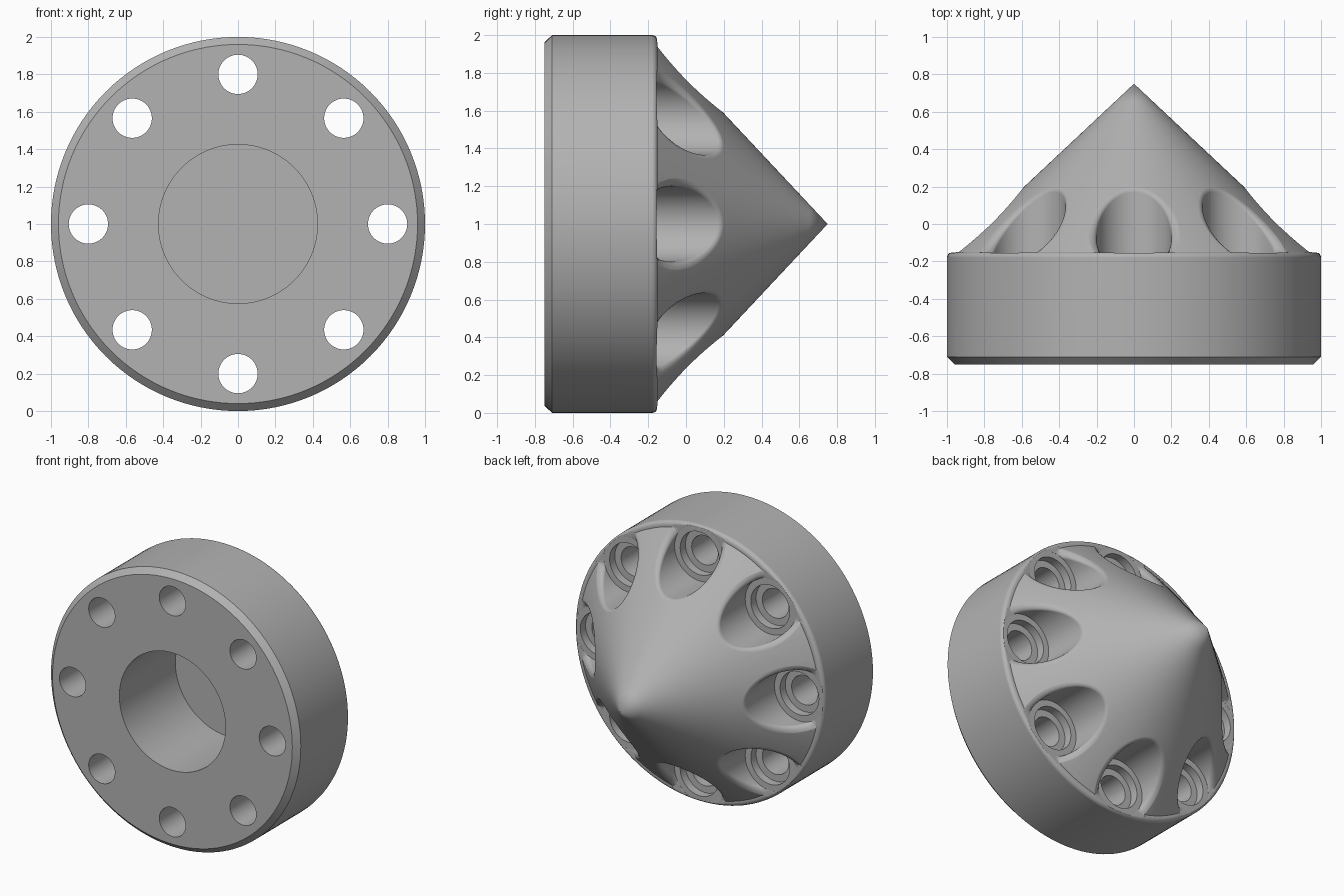
import bpy, bmesh
from math import sin, cos, pi, sqrt, atan2

cube = bpy.data.objects.get("Cube")
if cube:
    bpy.data.objects.remove(cube, do_unlink=True)

SEG = 128
FLOOR, TIP, FOOT = -0.155, 0.75, 0.96      # pocket floor, cone tip, cone foot radius
HOLE_RING, POCKET_R, FILLET = 0.8, 0.2, 0.04

grey = bpy.data.materials.new("plain grey")
grey.use_nodes = True
colour = (0.45, 0.45, 0.45, 1)
grey.diffuse_color = colour
grey.node_tree.nodes["Principled BSDF"].inputs["Base Color"].default_value = colour


def cone_y(r):
    """Height of the cone surface along y at a distance from the axis."""
    return TIP - (TIP + 0.15) * r / FOOT


def skin(bm, rings):
    """Join rings of equal count; a ring of one vertex closes to a point."""
    for a, b in zip(rings, rings[1:]):
        n = max(len(a), len(b))
        for i in range(n):
            j = (i + 1) % n
            quad = [a[i % len(a)], a[j % len(a)], b[j % len(b)], b[i % len(b)]]
            bm.faces.new(list(dict.fromkeys(quad)))


def finish(bm, name):
    bmesh.ops.recalc_face_normals(bm, faces=bm.faces)
    mesh = bpy.data.meshes.new(name)
    bm.to_mesh(mesh)
    bm.free()
    mesh.materials.append(grey)
    obj = bpy.data.objects.new(name, mesh)
    bpy.context.collection.objects.link(obj)
    return obj


# Body: chamfered disc with a blind bore at the front and a cone behind
profile = [(0, -0.11), (0.425, -0.11), (0.425, -0.75), (0.96, -0.75), (1, -0.71)]
profile += [(0.97 + 0.03 * cos(t * pi / 10), -0.18 + 0.03 * sin(t * pi / 10)) for t in range(6)]
profile += [(r, cone_y(r)) for r in (FOOT, 0.56, 0.28, 0.1, 0)]
bm = bmesh.new()
rings = []
for r, y in profile:
    count = SEG if r else 1
    rings.append([bm.verts.new((r * cos(2 * pi * i / count), y, 1 + r * sin(2 * pi * i / count)))
                  for i in range(count)])
skin(bm, rings)
body = finish(bm, "cone_flange")


def pocket_profile(phi):
    """Bolt hole, counterbore and pocket wall, with a rounded lip on the cone."""
    def surface(d):
        return cone_y(sqrt((HOLE_RING + d * cos(phi)) ** 2 + (d * sin(phi)) ** 2))
    pts = [(0.105, -0.85), (0.105, -0.215), (0.155, -0.215), (0.155, FLOOR), (POCKET_R, FLOOR)]
    d0 = POCKET_R + FILLET
    slope = (surface(d0 + 0.01) - surface(d0 - 0.01)) / 0.02
    y0 = surface(d0) - FILLET * sqrt(1 + slope * slope)
    end = atan2(1, -slope)
    for k in range(7):
        a = pi + (end - pi) * k / 6
        pts.append((d0 + FILLET * cos(a), max(y0 + FILLET * sin(a), pts[-1][1] + 0.0005)))
    return pts + [(pts[-1][0] + 0.003, 0.6)]


# Eight bolt pockets, cut parallel to the axis
bm = bmesh.new()
STEPS = 64
for n in range(8):
    turn = n * pi / 4
    columns = []
    for i in range(STEPS):
        phi = 2 * pi * i / STEPS
        column = []
        for d, y in pocket_profile(phi):
            u, v = HOLE_RING + d * cos(phi), d * sin(phi)
            column.append(bm.verts.new((u * cos(turn) - v * sin(turn), y,
                                        1 + u * sin(turn) + v * cos(turn))))
        columns.append(column)
    rows = list(zip(*columns))
    skin(bm, rows)
    bm.faces.new(rows[0])
    bm.faces.new(rows[-1])
cutter = finish(bm, "pocket_cutter")
cutter.hide_render = True

cut = body.modifiers.new("pockets", "BOOLEAN")
cut.operation = "DIFFERENCE"
cut.solver = "EXACT"
cut.object = cutter
bpy.ops.object.select_all(action="DESELECT")
body.select_set(True)
bpy.context.view_layer.objects.active = body
bpy.ops.object.modifier_apply(modifier="pockets")
bpy.data.objects.remove(cutter, do_unlink=True)

# Smooth curves with sharp rims
bpy.ops.object.shade_smooth_by_angle(angle=pi / 6)
weighted = body.modifiers.new("even_shading", "WEIGHTED_NORMAL")
weighted.keep_sharp = True
